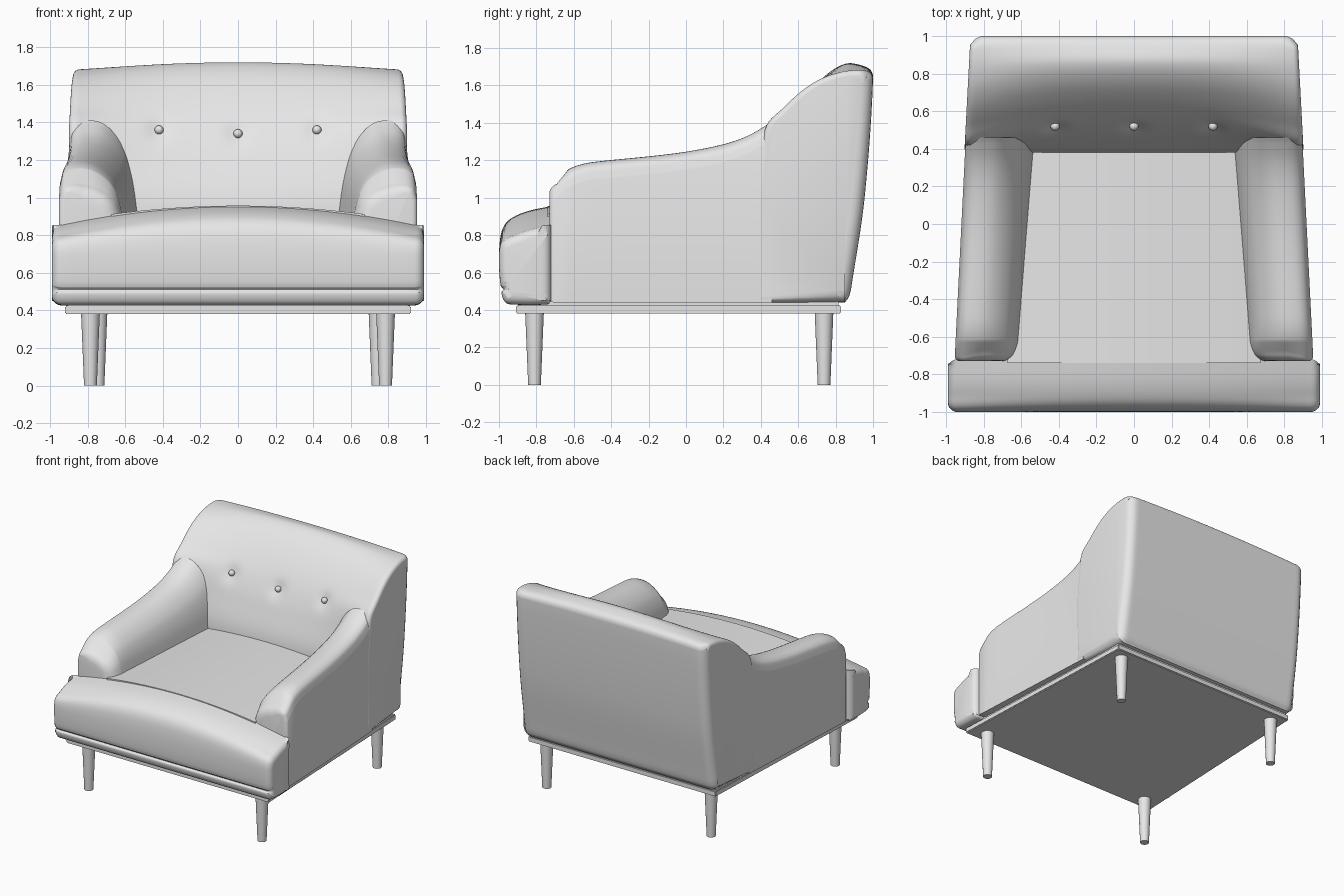
import bpy, bmesh, math
from mathutils import Vector
from mathutils.geometry import interpolate_bezier

if "Cube" in bpy.data.objects:
    bpy.data.objects.remove(bpy.data.objects["Cube"])

grey = bpy.data.materials.new("light_grey")
grey.use_nodes = True
colour = (0.8, 0.8, 0.8, 1)
grey.diffuse_color = colour
grey.node_tree.nodes["Principled BSDF"].inputs["Base Color"].default_value = colour


def finish(name, bm, angle=40):
    """Turn a bmesh into a shaded object."""
    bmesh.ops.recalc_face_normals(bm, faces=bm.faces)
    mesh = bpy.data.meshes.new(name)
    bm.to_mesh(mesh)
    bm.free()
    mesh.materials.append(grey)
    obj = bpy.data.objects.new(name, mesh)
    bpy.context.collection.objects.link(obj)
    bpy.ops.object.select_all(action="DESELECT")
    obj.select_set(True)
    bpy.context.view_layer.objects.active = obj
    bpy.ops.object.shade_smooth_by_angle(angle=math.radians(angle))
    return obj


def loft(name, rings, angle=40):
    """Skin a row of closed rings and cap both ends."""
    bm = bmesh.new()
    rows = [[bm.verts.new(p) for p in ring] for ring in rings]
    n = len(rows[0])
    for a, b in zip(rows, rows[1:]):
        for i in range(n):
            j = (i + 1) % n
            bm.faces.new((a[i], a[j], b[j], b[i]))
    bm.faces.new(rows[0])
    bm.faces.new(rows[-1])
    return finish(name, bm, angle)


def smooth(points, steps=6):
    """Smooth curve through 2D points, without overshoot."""
    p = [Vector((a, b, 0)) for a, b in points]
    last = len(p) - 1
    tan = [(p[min(i + 1, last)] - p[max(i - 1, 0)]).normalized() for i in range(last + 1)]
    out = []
    for i in range(last):
        h = (p[i + 1] - p[i]).length / 3
        curve = interpolate_bezier(p[i], p[i] + tan[i] * h, p[i + 1] - tan[i + 1] * h, p[i + 1], steps + 1)
        out += [(v[0], v[1]) for v in curve[:-1]]
    return out + [tuple(points[-1])]


def inset(pts, radii, k):
    """Shrink a closed outline by a quarter-round; k goes from 0 to 1 at the end cap."""
    n = len(pts)
    area = sum(pts[i - 1][0] * pts[i][1] - pts[i][0] * pts[i - 1][1] for i in range(n))
    side = 1 if area > 0 else -1
    out = []
    for i, (a, b) in enumerate(pts):
        q, r = pts[i - 1], pts[(i + 1) % n]
        d = Vector((r[0] - q[0], r[1] - q[1])).normalized()
        s = side * radii[i] * (1 - math.cos(k * math.pi / 2))
        out.append((a - d.y * s, b + d.x * s))
    return out


ROUND = [0.2, 0.4, 0.6, 0.8, 1.0]


def outer(y):
    return 0.955 - 0.05 * (y + 0.7)


def inner(y):
    return 0.62 - 0.08 * (y + 0.7)


def across(name, section, radius, half_width, warp, columns):
    """Loft from right to left with rounded ends."""
    def end(sign):
        pts = section(1)
        radii = [radius(*p) for p in pts]
        for k in ROUND:
            s = math.sin(k * math.pi / 2)
            yield [(sign * (half_width(p[0]) - r * (1 - s)), q[0], q[1])
                   for p, q, r in zip(pts, inset(pts, radii, k), radii)]

    rings = list(end(-1))[::-1]
    for i in range(columns + 1):
        u = 2 * i / columns - 1
        rings.append([warp(u * (half_width(y) - radius(y, z)), y, z) for y, z in section(abs(u))])
    return loft(name, rings + list(end(1)))


# Backrest: side profile blends from the middle to the wings
BUTTONS = [(-0.42, 1.36), (0, 1.34), (0.42, 1.36)]
foot = [(0.39, 0.44), (0.38, 0.95)]
rear = [(0.955, 1.0), (0.89, 0.56), (0.873, 0.475), (0.85, 0.44)]
middle = smooth(foot + [(0.45, 1.2), (0.52, 1.36), (0.6, 1.49), (0.7, 1.61), (0.78, 1.68),
                        (0.86, 1.718), (0.93, 1.71), (0.985, 1.685), (1.0, 1.64)] + rear)
wing = smooth(foot + [(0.4, 1.2), (0.43, 1.385), (0.52, 1.48), (0.62, 1.572), (0.72, 1.635),
                      (0.82, 1.67), (0.91, 1.682), (0.98, 1.672), (1.0, 1.63)] + rear)


def back_section(u):
    w = u ** 3
    return [(a[0] + (b[0] - a[0]) * w, a[1] + (b[1] - a[1]) * u * u) for a, b in zip(middle, wing)]


def back_radius(y, z):
    depth = y - 0.8 - 0.11 * (z - 0.44)
    return 0.03 + 0.04 * min(1, max(0, depth / 0.05))


def tuft(x, y, z):
    if y < 0.8:
        y += sum(0.022 * math.exp(-((x - a) ** 2 + (z - b) ** 2) / 0.003) for a, b in BUTTONS)
    return x, y, z


across("backrest", back_section, back_radius, outer, tuft, 64)

for label, (x, z) in zip(("right", "middle", "left"), BUTTONS):
    bm = bmesh.new()
    bmesh.ops.create_uvsphere(bm, u_segments=16, v_segments=10, radius=0.024)
    bmesh.ops.translate(bm, verts=bm.verts, vec=(x, 0.52, z))
    finish(label + "_button", bm)


# Arms: rolled section following a rising top line
ARM_TOP = smooth([(-0.73, 1.08), (-0.63, 1.15), (-0.55, 1.18), (-0.45, 1.195), (-0.2, 1.22),
                  (0, 1.245), (0.2, 1.285), (0.33, 1.33), (0.43, 1.388), (0.46, 1.41)], 4)


def arm_section(y, top):
    h, xo, xi = top - 0.92, outer(y) - 0.002, inner(y)
    roll = smooth([(0, top - 0.1), (0.06, top - 0.03), (0.25, top), (0.52, top - 0.05 * h),
                   (0.78, top - 0.3 * h), (0.92, top - 0.63 * h), (1, 0.9)], 5)
    return [(xo + (xi - xo) * f, z) for f, z in [(0, 0.44)] + roll + [(1, 0.44)]]


for label, sign in (("right", -1), ("left", 1)):
    y0, top0 = ARM_TOP[0]
    pts = arm_section(y0, top0)
    radii = [min(0.085, 0.03 + 0.4 * (outer(y0) - x)) for x, z in pts]
    rings = []
    for k in ROUND[::-1]:
        s = math.sin(k * math.pi / 2)
        rings.append([(sign * x, y0 + r * (1 - s), z)
                      for (x, z), r in zip(inset(pts, radii, k), radii)])
    for y, top in ARM_TOP:
        if y > -0.631:
            rings.append([(sign * x, y, z) for x, z in arm_section(y, top)])
    loft(label + "_arm", rings)


# Seat: wide front roll with a seam groove, plus the crowned middle
front = smooth([(-0.72, 0.45), (-0.74, 0.43), (-0.94, 0.43), (-0.97, 0.445), (-0.987, 0.495),
                (-0.975, 0.51), (-0.99, 0.525), (-1.0, 0.65), (-0.994, 0.78), (-0.973, 0.85),
                (-0.93, 0.893), (-0.84, 0.93), (-0.72, 0.955)], 4)


def front_section(u):
    return [(y, z - 0.1 * u * u * min(1, max(0, (z - 0.7) / 0.2))) for y, z in front]


across("seat_front", front_section, lambda y, z: 0.05, lambda y: 0.99,
       lambda x, y, z: (x, y, z), 32)

rings = []
for i in range(13):
    y = -0.74 + 1.2 * i / 12
    w = inner(y) + 0.05
    xs = [w * (j / 10 - 1) for j in range(21)]
    rings.append([(-w, y, 0.44)] + [(x, y, 0.957 - 0.1 * x * x) for x in xs] + [(w, y, 0.44)])
loft("seat_cushion", rings)


# Plinth: tapered frame under the upholstery
def slab(name, z0, z1, shrink):
    bm = bmesh.new()
    corners = [(-0.92, -0.91), (0.92, -0.91), (0.85, 0.83), (-0.85, 0.83)]
    face = bm.faces.new([bm.verts.new((x - math.copysign(shrink, x), y - math.copysign(shrink, y), z0))
                         for x, y in corners])
    top = bmesh.ops.extrude_face_region(bm, geom=[face])["geom"]
    bmesh.ops.translate(bm, verts=[v for v in top if isinstance(v, bmesh.types.BMVert)],
                        vec=(0, 0, z1 - z0))
    bmesh.ops.bevel(bm, geom=bm.edges[:], offset=0.006, segments=2, affect="EDGES")
    finish(name, bm)


slab("plinth", 0.38, 0.425, 0)
slab("plinth_top", 0.41, 0.455, 0.015)

# Legs: tapered round pegs
for end, x, y in (("front", 0.785, -0.81), ("back", 0.745, 0.738)):
    for label, sign in (("right", -1), ("left", 1)):
        bm = bmesh.new()
        bmesh.ops.create_cone(bm, cap_ends=True, segments=24, radius1=0.034, radius2=0.05, depth=0.39)
        bmesh.ops.translate(bm, verts=bm.verts, vec=(sign * x, y, 0.195))
        finish(f"{end}_{label}_leg", bm)
